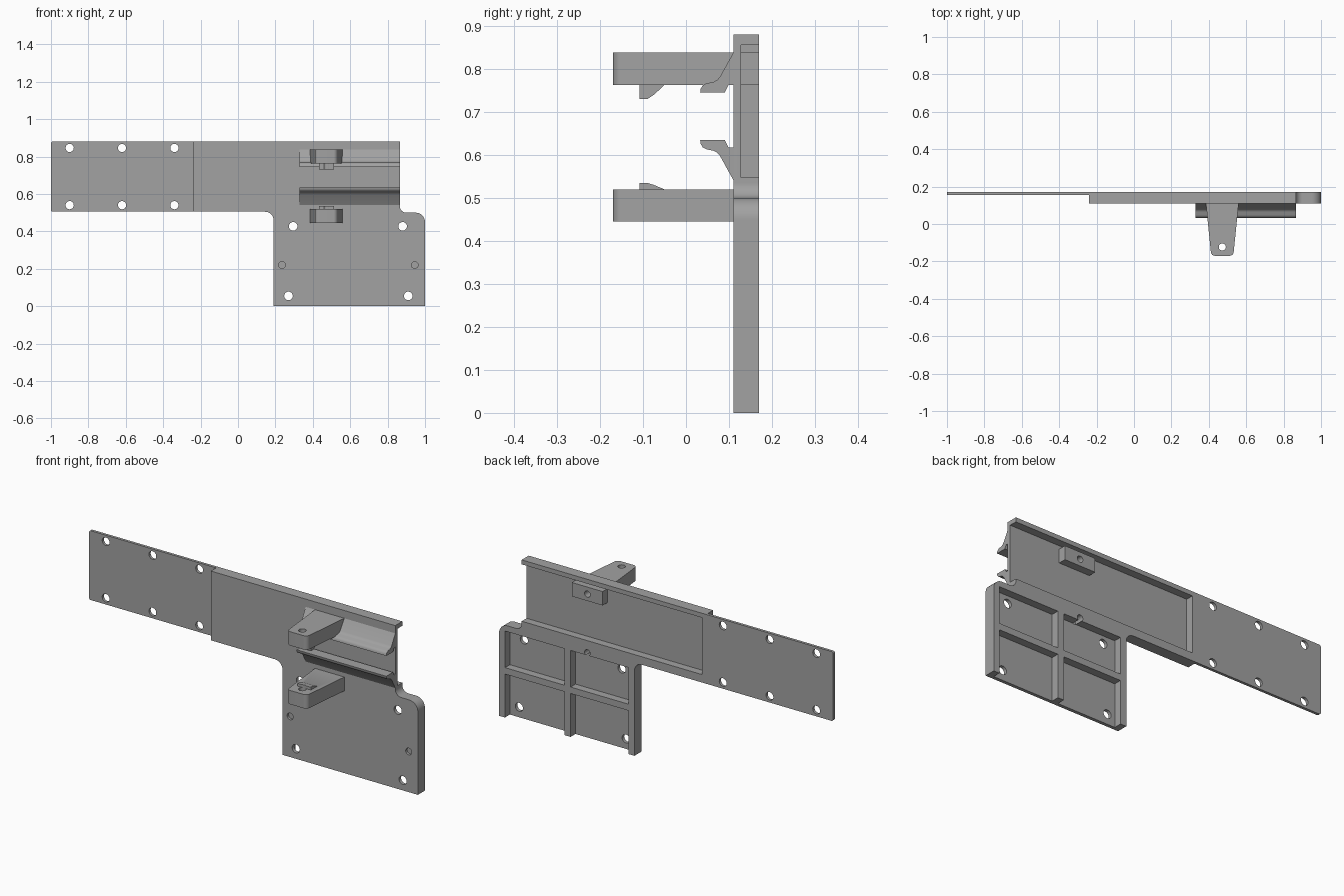
import bpy, bmesh, math
from mathutils import Vector

cube = bpy.data.objects.get("Cube")
if cube:
    bpy.data.objects.remove(cube, do_unlink=True)

GREY = (0.36, 0.36, 0.36, 1)
grey = bpy.data.materials.new("plain grey")
grey.use_nodes = True
grey.diffuse_color = GREY
grey.node_tree.nodes["Principled BSDF"].inputs["Base Color"].default_value = GREY

FRONT, BACK, FLOOR = 0.11, 0.17, 0.128   # plate front, plate back, pocket floor (y)
ARM_X, MID_Z = 0.472, 0.69               # arm centre, mirror height of the clips


def rounded(corners, steps=8):
    """Outline from (u, v, radius) corners, each radius turned into an arc."""
    out = []
    for i, (u, v, r) in enumerate(corners):
        p = Vector((u, v))
        if not r:
            out.append((u, v))
            continue
        a = (Vector(corners[i - 1][:2]) - p).normalized()
        b = (Vector(corners[(i + 1) % len(corners)][:2]) - p).normalized()
        half = a.angle(b) / 2
        centre = p + (a + b).normalized() * r / math.sin(half)
        start = p + a * r / math.tan(half) - centre
        end = p + b * r / math.tan(half) - centre
        for k in range(steps + 1):
            out.append(tuple(centre + start.lerp(end, k / steps).normalized() * r))
    return out


def prism(name, outline, axis, lo, hi):
    """Extrude an outline along x (u=y, v=z), y (u=x, v=z) or z (u=x, v=y)."""
    place = {"x": lambda u, v, w: (w, u, v),
             "y": lambda u, v, w: (u, w, v),
             "z": lambda u, v, w: (u, v, w)}[axis]
    bm = bmesh.new()
    face = bm.faces.new([bm.verts.new(place(u, v, lo)) for u, v in outline])
    ext = bmesh.ops.extrude_face_region(bm, geom=[face])
    shift = Vector(place(0, 0, hi - lo))
    bmesh.ops.translate(bm, vec=shift,
                        verts=[g for g in ext["geom"] if isinstance(g, bmesh.types.BMVert)])
    bmesh.ops.recalc_face_normals(bm, faces=bm.faces)
    mesh = bpy.data.meshes.new(name)
    bm.to_mesh(mesh)
    bm.free()
    mesh.materials.append(grey)
    obj = bpy.data.objects.new(name, mesh)
    bpy.context.collection.objects.link(obj)
    return obj


def box(name, x0, x1, y0, y1, z0, z1):
    return prism(name, [(x0, z0), (x1, z0), (x1, z1), (x0, z1)], "y", y0, y1)


def pin(u, v, r, axis, lo, hi):
    circle = [(u + r * math.cos(k * math.tau / 24), v + r * math.sin(k * math.tau / 24))
              for k in range(24)]
    return prism("hole_cutter", circle, axis, lo, hi)


def boolean(obj, other, operation="DIFFERENCE"):
    """Apply a boolean with a helper and discard the helper."""
    other.hide_render = True
    mod = obj.modifiers.new("cut", "BOOLEAN")
    mod.operation, mod.solver, mod.object = operation, "EXACT", other
    bpy.context.view_layer.objects.active = obj
    bpy.ops.object.modifier_apply(modifier=mod.name)
    bpy.data.objects.remove(other, do_unlink=True)


def smooth(obj):
    bpy.ops.object.select_all(action="DESELECT")
    obj.select_set(True)
    bpy.context.view_layer.objects.active = obj
    bpy.ops.object.shade_smooth_by_angle(angle=math.radians(30))


# Main plate: upper bar and lower panel in one outline
body = prism("main_plate", rounded([
    (0.19, 0, 0), (1, 0, 0), (1, 0.5, 0.05), (0.865, 0.5, 0.035),
    (0.865, 0.88, 0), (-0.24, 0.88, 0), (-0.24, 0.505, 0), (0.19, 0.505, 0.045)]),
    "y", FRONT, BACK)

# Back pockets: a long one open at the end, and four in the panel open at the bottom
boolean(body, box("pocket_cutter", -0.215, 0.9, FLOOR, 0.2, 0.548, 0.856))
for x0, x1 in ((0.225, 0.572), (0.608, 0.965)):
    for z0, z1 in ((-0.05, 0.235), (0.27, 0.468)):
        boolean(body, box("pocket_cutter", x0, x1, FLOOR, 0.2, z0, z1))

# Panel screw holes and shallow front dimples
for x, z in ((0.295, 0.427), (0.88, 0.427), (0.27, 0.055), (0.91, 0.055)):
    boolean(body, pin(x, z, 0.023, "y", 0.05, 0.2))
for x in (0.235, 0.945):
    boolean(body, pin(x, 0.22, 0.018, "y", 0.05, FRONT + 0.013))
boolean(body, pin(ARM_X, 0.482, 0.017, "y", 0.09, 0.2))
smooth(body)

# Thin side plate with six holes
side = prism("side_plate", rounded([
    (-1, 0.505, 0.01), (-0.22, 0.505, 0), (-0.22, 0.88, 0), (-1, 0.88, 0.01)]),
    "y", 0.155, BACK)
for x in (-0.9, -0.62, -0.34):
    for z in (0.54, 0.846):
        boolean(side, pin(x, z, 0.022, "y", 0.1, 0.2))
smooth(side)

# Boss behind the upper arm
boss = box("rear_boss", 0.38, 0.565, FLOOR - 0.005, BACK, 0.763, 0.838)
boolean(boss, pin(ARM_X, 0.8, 0.017, "y", FLOOR, 0.2))
smooth(boss)

# Curved clip lips, mirrored about the clip's middle height
LIP = [(0.115, 0.846), (0.11, 0.838), (0.079, 0.782), (0.073, 0.775), (0.064, 0.77),
       (0.048, 0.767), (0.039, 0.762), (0.034, 0.754), (0.033, 0.745), (0.09, 0.745),
       (0.099, 0.763), (0.115, 0.763)]
for name, flip in (("upper_lip", 1), ("lower_lip", -1)):
    lip = prism(name, [(y, MID_Z + flip * (z - MID_Z)) for y, z in LIP], "x", 0.328, 0.865)
    smooth(lip)

# Tapered arms with a catch tooth and a vertical hole
for name, z0, z1, tooth_from, tooth_to in (("upper_arm", 0.763, 0.838, 0.763, 0.73),
                                           ("lower_arm", 0.445, 0.52, 0.52, 0.535)):
    arm = prism(name, rounded([
        (0.384, 0.115, 0), (0.413, -0.17, 0.022), (0.531, -0.17, 0.022), (0.56, 0.115, 0)]),
        "z", z0, z1)
    root = tooth_from + (0.005 if tooth_to < tooth_from else -0.005)
    tooth = prism("tooth", [(-0.108, root), (-0.108, tooth_to), (-0.09, tooth_to),
                            (-0.075, tooth_to + (tooth_from - tooth_to) * 0.3),
                            (-0.05, tooth_from), (-0.05, root)],
                  "x", 0.432, 0.512)
    boolean(arm, tooth, "UNION")
    boolean(arm, pin(ARM_X, -0.123, 0.019, "z", 0.4, 0.9))
    smooth(arm)
